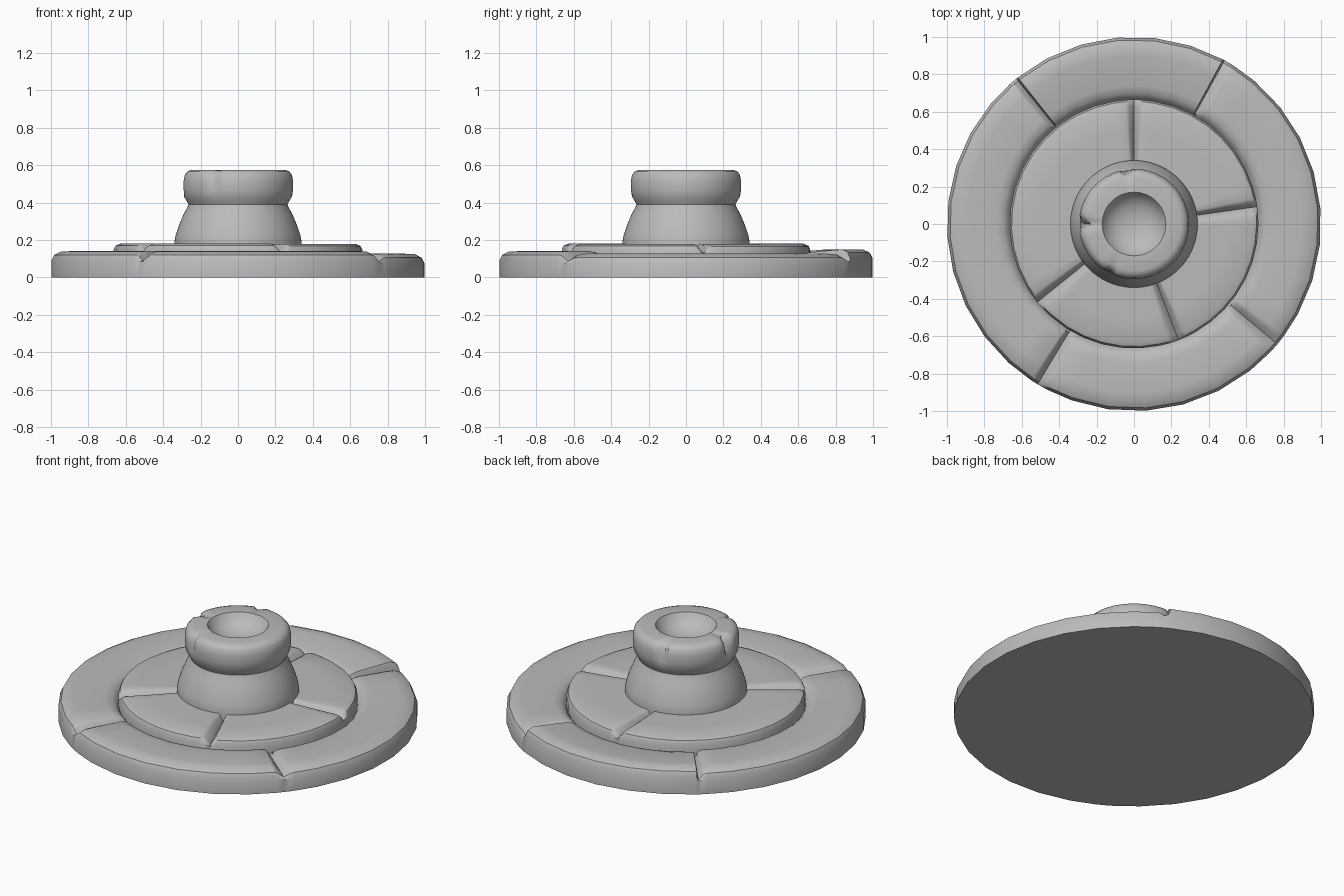
import bpy
import bmesh
from math import sin, cos, radians, pi

cube = bpy.data.objects.get("Cube")
if cube:
    bpy.data.objects.remove(cube)

stone = bpy.data.materials.new("grey stone")
stone.use_nodes = True
GREY = (0.5, 0.5, 0.5, 1)
stone.diffuse_color = GREY
stone.node_tree.nodes["Principled BSDF"].inputs["Base Color"].default_value = GREY


def loft(name, rings, cap_first=False, cap_last=False, angle=35):
    """Join closed loops of points, one loop per profile point, into a smooth shaded part."""
    bm = bmesh.new()
    loops = [[bm.verts.new(p) for p in ring] for ring in rings]
    n = len(loops[0])
    for a, b in zip(loops, loops[1:]):
        for i in range(n):
            j = (i + 1) % n
            bm.faces.new((a[i], a[j], b[j], b[i]))
    if cap_first:
        bm.faces.new(loops[0][::-1])
    if cap_last:
        bm.faces.new(loops[-1])
    bmesh.ops.recalc_face_normals(bm, faces=bm.faces)
    mesh = bpy.data.meshes.new(name)
    bm.to_mesh(mesh)
    bm.free()
    mesh.materials.append(stone)
    ob = bpy.data.objects.new(name, mesh)
    bpy.context.collection.objects.link(ob)
    bpy.ops.object.select_all(action='DESELECT')
    ob.select_set(True)
    bpy.context.view_layer.objects.active = ob
    bpy.ops.object.shade_smooth_by_angle(angle=radians(angle))
    return ob


def stations(slabs, step):
    """Angles around a tier: each slab starts in a groove, rises, runs and drops again."""
    out = []
    for start, end, width, inner, outer in slabs:
        count = round((end - start) / step)
        first, last = start + width, end - width
        out.append((start, 0, inner, outer))
        out.append((first, 0.85, inner, outer))
        out.append((first + width * 0.6, 1, inner, outer))
        for i in range(1, count):
            a = start + (end - start) * i / count
            if first + width < a < last - width:
                out.append((a, 1, inner, outer))
        out.append((last - width * 0.6, 1, inner, outer))
        out.append((last, 0.85, inner, outer))
    return out


def tier(name, profile, slabs, floor, step, cap):
    """Slabbed ring; profile = (radius, drop below the slab top), None = bottom."""
    marks = stations(slabs, step)
    r_out, r_in = profile[0][0], profile[-1][0]
    rings = []
    for r, drop in profile:
        ring = []
        for deg, rise, inner, outer in marks:
            a = radians(deg)
            if drop is None:
                z = 0
            else:
                top = inner + (outer - inner) * (r - r_in) / (r_out - r_in)
                z = min(top - drop, floor) if rise == 0 else floor + (top - drop - floor) * rise
            ring.append((r * cos(a), r * sin(a), z))
        rings.append(ring)
    return loft(name, rings, cap_first=cap)


# Outer ring of four slabs: start, end, groove width, inner height, outer height
outer_slabs = [
    (-40, 61, 2.2, 0.13, 0.125),
    (61, 129, 0.4, 0.125, 0.155),
    (129, 239, 1.6, 0.14, 0.14),
    (239, 320, 2.2, 0.14, 0.14),
]
tier("outer_ring",
     [(1, None), (1, 0.05), (0.985, 0.02), (0.95, 0.002), (0.9, 0), (0.74, 0),
      (0.7, 0.008), (0.675, 0.03), (0.65, 0.08)],
     outer_slabs, 0.085, 11.25, True)

# Raised inner ring of four slabs
inner_slabs = [
    (-69, 8, 2.6, 0.18, 0.178),
    (8, 90, 2.6, 0.178, 0.175),
    (90, 219, 2.6, 0.18, 0.18),
    (219, 291, 3.0, 0.182, 0.18),
]
tier("inner_ring",
     [(0.665, 0.09), (0.665, 0.03), (0.655, 0.01), (0.63, 0), (0.5, 0), (0.3, 0)],
     inner_slabs, 0.13, 9, False)

# Pedestal with a flared foot, rounded collar and bowl
column_profile = [
    (0.335, 0.1), (0.34, 0.19), (0.333, 0.225), (0.315, 0.28), (0.29, 0.34),
    (0.27, 0.375), (0.265, 0.39), (0.272, 0.405), (0.288, 0.43), (0.295, 0.47),
    (0.295, 0.515), (0.288, 0.55), (0.272, 0.568), (0.25, 0.575), (0.17, 0.575),
    (0.155, 0.55), (0.13, 0.525), (0.095, 0.505), (0.05, 0.493), (0.012, 0.49),
]
# Worn chips on the collar: angle, half width, depth
chips = [(180, 8, 0.035), (243, 6, 0.02), (98, 7, 0.025)]
SIDES = 72
rings = []
for i, (r, z) in enumerate(column_profile):
    ring = []
    for k in range(SIDES):
        deg = 360 * k / SIDES
        cut = sum(d * max(0, 1 - abs(deg - c) / w) for c, w, d in chips)
        edge = 1 if 0.27 < r and z > 0.5 else 0.5 if z > 0.46 and r > 0.24 else 0
        rr, zz = r - cut * edge, z - cut * edge * 0.6
        ring.append((rr * cos(radians(deg)), rr * sin(radians(deg)), zz))
    rings.append(ring)
loft("pedestal", rings, cap_last=True, angle=40)
